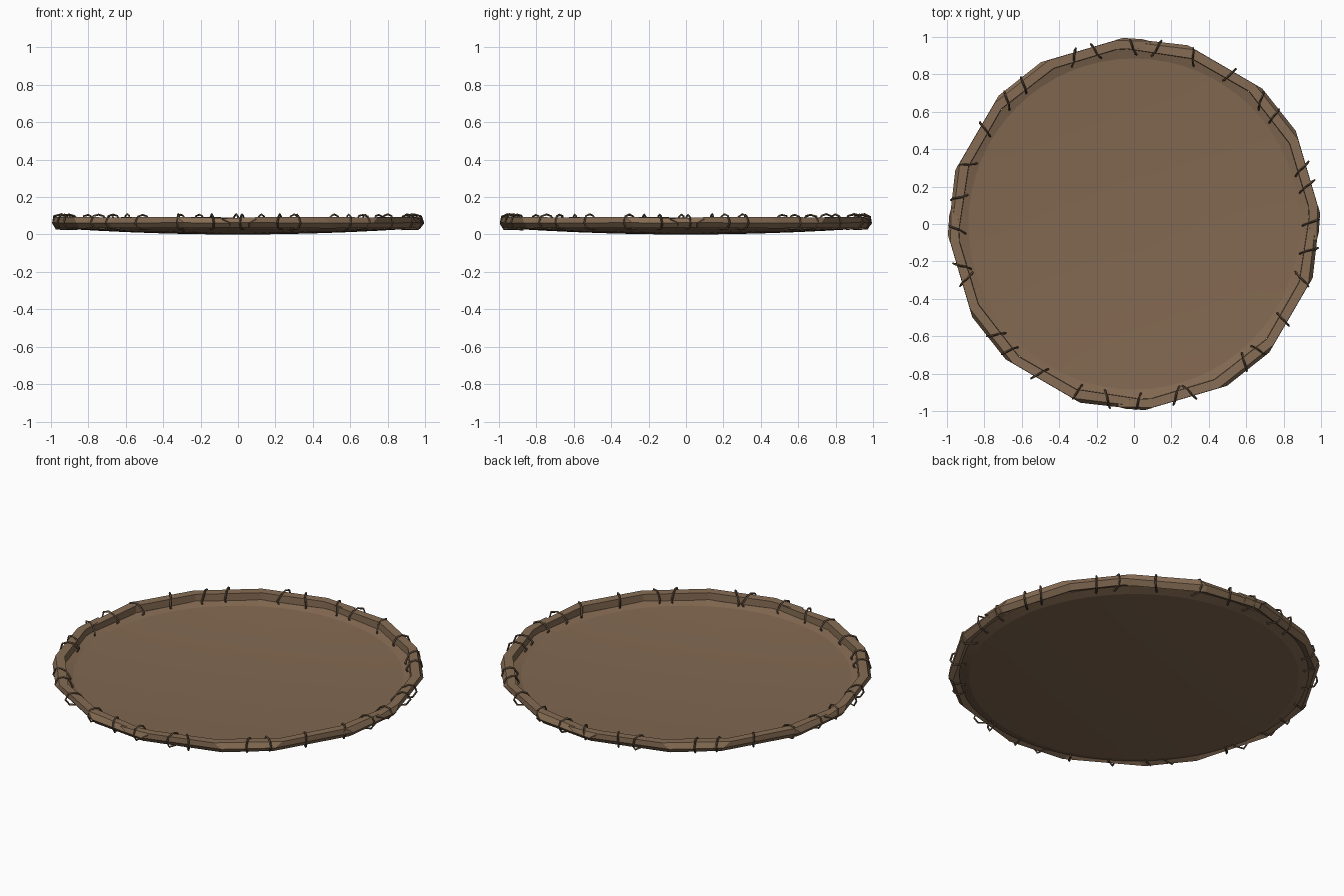
import bpy, bmesh, math, random
from mathutils import Vector

if "Cube" in bpy.data.objects:
    bpy.data.objects.remove(bpy.data.objects["Cube"])

random.seed(4)


def material(name, rgb):
    m = bpy.data.materials.new(name)
    m.diffuse_color = (*rgb, 1)
    m.use_nodes = True
    m.node_tree.nodes["Principled BSDF"].inputs["Base Color"].default_value = m.diffuse_color
    return m


HIDE = material("brown hide", (0.225, 0.14, 0.083))
WOOD = material("brown wood", (0.235, 0.15, 0.088))
CORD = material("dark cord", (0.13, 0.085, 0.05))


def polar(r, deg, z):
    a = math.radians(deg)
    return Vector((r * math.cos(a), r * math.sin(a), z))


def finish(name, bm, mat):
    bmesh.ops.recalc_face_normals(bm, faces=bm.faces)
    me = bpy.data.meshes.new(name)
    bm.to_mesh(me)
    bm.free()
    ob = bpy.data.objects.new(name, me)
    bpy.context.collection.objects.link(ob)
    me.materials.append(mat)
    return ob


def loft(bm, rings):
    """Skin a list of closed vertex rings and cap both ends."""
    vs = [[bm.verts.new(p) for p in ring] for ring in rings]
    n = len(vs[0])
    for a, b in zip(vs, vs[1:]):
        for i in range(n):
            j = (i + 1) % n
            bm.faces.new((a[i], a[j], b[j]))
            bm.faces.new((a[i], b[j], b[i]))
    bm.faces.new(vs[0])
    bm.faces.new(vs[-1])


# Shallow stretched dish with a turned-up border
bm = bmesh.new()
N = 64
radii = [0.15, 0.3, 0.45, 0.6, 0.75, 0.885]
under = [(r, 0.028 * (r / 0.885) ** 2) for r in radii] + [(0.937, 0.045)]
over = [(r, z + 0.008) for r, z in reversed(under)]
loft(bm, [[polar(r, 360 * i / N, z) for i in range(N)] for r, z in under + over])
dish = finish("dish", bm, HIDE)
bpy.context.view_layer.objects.active = dish
dish.select_set(True)
bpy.ops.object.shade_smooth_by_angle(angle=math.radians(10))
dish.select_set(False)

# Four bent faceted branches overlapping at their ends to form the rim
SECTION = [(-0.028, 0.030), (0.022, 0.031), (0.033, 0.0), (0.008, -0.029), (-0.030, -0.012)]
# angle, centre radius, height, thickness
PATH = [(-5, 0.966, 0.064, 0.70), (5.8, 0.965, 0.063, 0.95), (27.4, 0.965, 0.062, 1.0),
        (49, 0.966, 0.062, 0.95), (70.7, 0.965, 0.063, 1.0), (95.8, 0.972, 0.06, 0.75)]
for k in range(4):
    bm = bmesh.new()
    rings = []
    for i, (a, r, z, s) in enumerate(PATH):
        shift = 2.5 * (-1) ** i
        rings.append([polar(r + dr * s, a + 90 * k + (shift if j == 2 or j == 3 else 0),
                            z + dz * s) for j, (dr, dz) in enumerate(SECTION)])
    loft(bm, rings)
    finish(f"rim_branch_{k + 1}", bm, WOOD)

# Cord lashings that tie the dish border to the branches
LOOP = [(0.905, 0.058, 2.2), (0.93, 0.098, 1.1), (0.955, 0.107, 0.5), (0.985, 0.098, -0.2),
        (0.994, 0.062, -0.6), (0.975, 0.032, -0.2), (0.92, 0.029, 1.4)]
for k in range(4):
    bm = bmesh.new()
    for base in (1, 13, 19, 38, 45, 57, 71, 82):
        lean = random.choice((-1, 1)) * random.uniform(0.5, 1.2)
        start = base + 90 * k
        pts = [polar(r - random.uniform(0, 0.006), start + lean * d,
                     z + random.uniform(-0.003, 0.003)) for r, z, d in LOOP]
        pts.append(pts[0])
        rings = []
        tangent = polar(1, start + 90, 0)
        for i, p in enumerate(pts):
            d = (pts[min(i + 1, 7)] - pts[max(i - 1, 0)]).normalized()
            side = (tangent - d * tangent.dot(d)).normalized()
            up = d.cross(side)
            rings.append([p + 0.0055 * (side * math.cos(t) + up * math.sin(t))
                          for t in (0, math.pi / 2, math.pi, 1.5 * math.pi)])
        loft(bm, rings)
    finish(f"cord_lashing_{k + 1}", bm, CORD)
